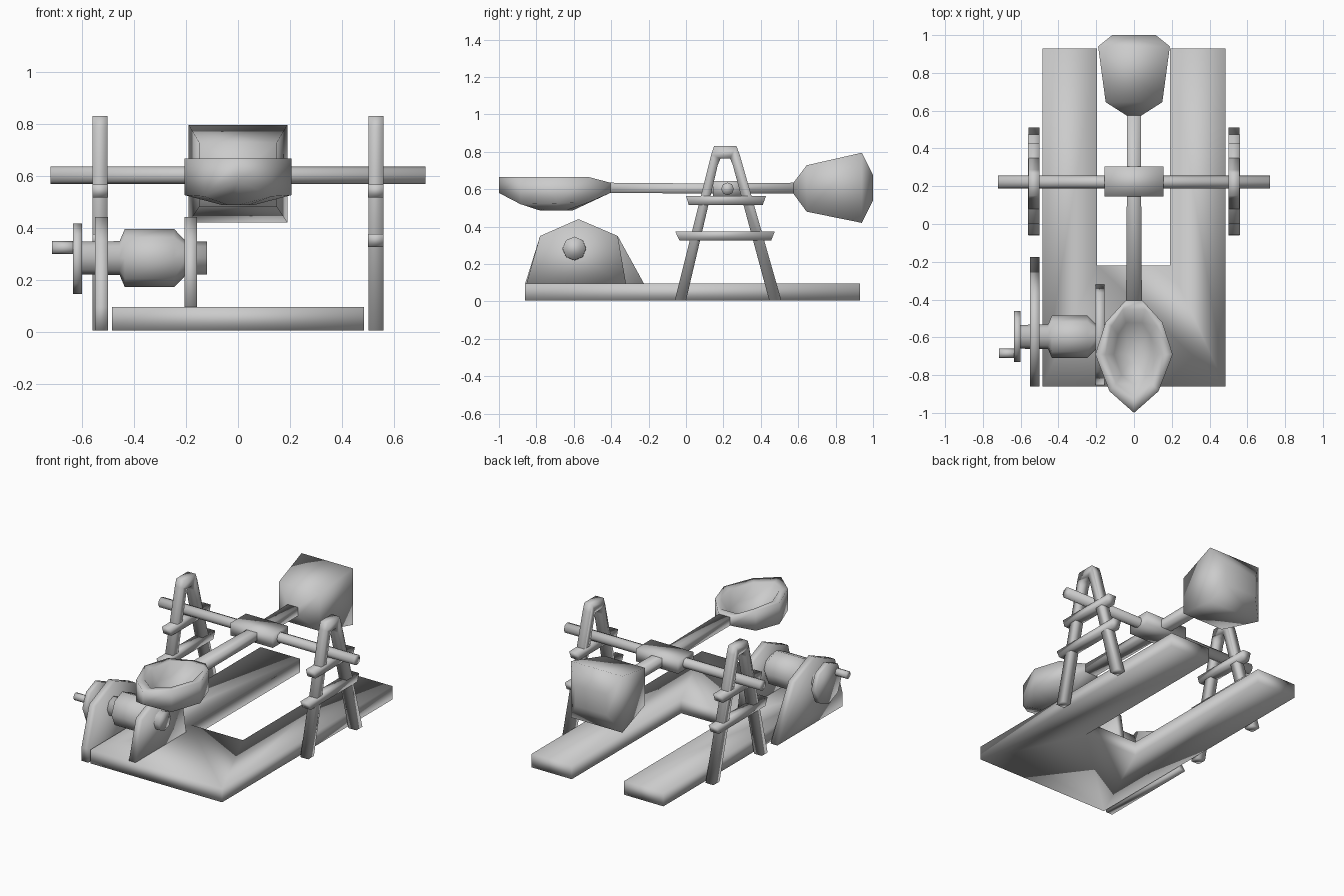
import bpy, math

if "Cube" in bpy.data.objects:
    bpy.data.objects.remove(bpy.data.objects["Cube"])

mat = bpy.data.materials.new("plain grey")
mat.diffuse_color = (0.6, 0.6, 0.6, 1)
mat.use_nodes = True
mat.node_tree.nodes["Principled BSDF"].inputs["Base Color"].default_value = mat.diffuse_color


def make(name, verts, faces):
    """Smooth-shaded mesh object with outward normals."""
    import bmesh
    me = bpy.data.meshes.new(name)
    me.from_pydata(verts, [], faces)
    bm = bmesh.new()
    bm.from_mesh(me)
    bmesh.ops.recalc_face_normals(bm, faces=bm.faces)
    bm.to_mesh(me)
    bm.free()
    me.polygons.foreach_set("use_smooth", [True] * len(me.polygons))
    me.materials.append(mat)
    ob = bpy.data.objects.new(name, me)
    bpy.context.collection.objects.link(ob)
    return ob


def loft(name, rings, cap_start=True, cap_end=True):
    """Skin a list of equal-length closed rings."""
    n = len(rings[0])
    verts = [v for r in rings for v in r]
    faces = [(i * n + j, i * n + (j + 1) % n, (i + 1) * n + (j + 1) % n, (i + 1) * n + j)
             for i in range(len(rings) - 1) for j in range(n)]
    if cap_start:
        faces.append(tuple(range(n)))
    if cap_end:
        faces.append(tuple(range((len(rings) - 1) * n, len(rings) * n)))
    return make(name, verts, faces)


def slab_x(name, profile, x0, x1):
    """Extrude a (y, z) profile along x."""
    return loft(name, [[(x, y, z) for y, z in profile] for x in (x0, x1)])


def lathe_x(name, profile, cy, cz, sides=8):
    """Revolve (x, radius) pairs about an axis parallel to x."""
    ang = [2 * math.pi * k / sides for k in range(sides)]
    return loft(name, [[(x, cy + r * math.sin(a), cz + r * math.cos(a)) for a in ang]
                       for x, r in profile])


def rect_y(y, hx, z0, z1):
    return [(-hx, y, z0), (hx, y, z0), (hx, y, z1), (-hx, y, z1)]


# U-shaped base
outline = [(-.485, -.86), (.485, -.86), (.485, .93), (.19, .93),
           (.19, -.22), (-.195, -.22), (-.195, .93), (-.485, .93)]
loft("base", [[(x, y, z) for x, y in outline] for z in (.005, .095)])

# A-frames with two crossbars each
a_frame = [(-.06, .005), (.135, .785), (.15, .83), (.27, .83), (.287, .785), (.51, .005),
           (.445, .005), (.25, .73), (.235, .765), (.185, .765), (.17, .73), (.0, .005)]
low_bar = [(-.035, .325), (.455, .325), (.475, .375), (-.058, .375)]
high_bar = [(.015, .515), (.41, .515), (.428, .565), (.0, .565)]
for side, cx in (("left", -.53), ("right", .53)):
    slab_x(side + "_a_frame", a_frame, cx - .029, cx + .029)
    slab_x(side + "_low_crossbar", low_bar, cx - .03, cx + .03)
    slab_x(side + "_high_crossbar", high_bar, cx - .03, cx + .03)

# Axle and hub
lathe_x("axle", [(-.72, .034), (.72, .034)], .222, .602)
loft("hub", [rect_y(y, .155, .56, .645) for y in (.145, .305)])

# Throwing arm
loft("throwing_arm", [rect_y(-.44, .042, .58, .635), rect_y(.15, .038, .577, .63),
                      rect_y(.60, .038, .577, .635)])

# Counterweight
loft("counterweight", [rect_y(.575, .04, .575, .635), rect_y(.645, .15, .48, .728),
                       rect_y(.94, .19, .42, .795), rect_y(1.0, .115, .54, .675)])

# Spoon cup: half outlines mirrored across x = 0, rows of (x, y, rim z, underside z)
half = [(0, -1.0, .665, .58), (.13, -.885, .665, .52), (.205, -.69, .665, .525),
        (.15, -.52, .665, .53), (.045, -.405, .635, .58)]
full = half + [(-x, y, a, b) for x, y, a, b in reversed(half[1:])]
inner_half = [(0, -.92), (.095, -.845), (.152, -.69), (.12, -.54), (.06, -.452)]
inner = inner_half + [(-x, y) for x, y in reversed(inner_half[1:])]
cy = -.69


def shrink(points, s, z):
    return [(x * s, cy + (y - cy) * s, z) for x, y in points]


loft("spoon_cup", [
    shrink([(x, y) for x, y, a, b in full], .3, .487),
    [(x, y, b) for x, y, a, b in full],
    [(x, y, a) for x, y, a, b in full],
    [(x, y, .66 if y < -.5 else .645) for x, y in inner],
    shrink(inner, .7, .585),
    shrink(inner, .3, .545)])

# Winch side plates
slab_x("outer_winch_plate", [(-.86, .005), (-.86, .095), (-.78, .35), (-.575, .44),
                             (-.365, .35), (-.175, .005)], -.55, -.50)
slab_x("inner_winch_plate", [(-.855, .09), (-.78, .35), (-.575, .44),
                             (-.365, .35), (-.32, .09)], -.205, -.157)

# Winch drum, crank wheel and handle
lathe_x("winch_drum", [(-.61, .063), (-.455, .065), (-.435, .112), (-.246, .112),
                       (-.20, .065), (-.12, .063)], -.597, .283)
lathe_x("crank_wheel", [(-.635, .135), (-.60, .135)], -.595, .28)
lathe_x("crank_handle", [(-.715, .025), (-.62, .025)], -.685, .323)
